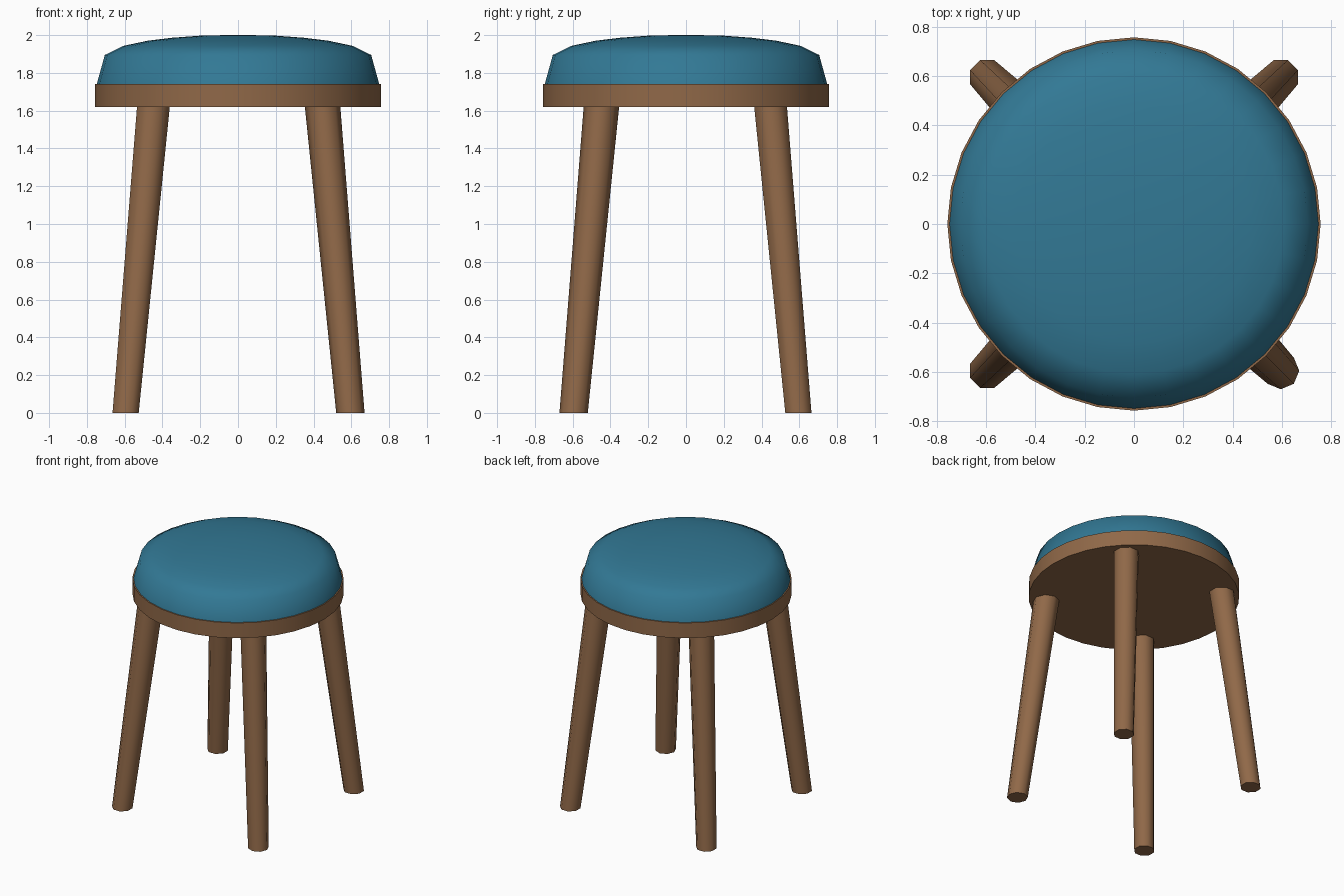
import bpy, math

if "Cube" in bpy.data.objects:
    bpy.data.objects.remove(bpy.data.objects["Cube"])

def material(name, rgb):
    m = bpy.data.materials.new(name)
    m.diffuse_color = (*rgb, 1)
    m.use_nodes = True
    m.node_tree.nodes["Principled BSDF"].inputs["Base Color"].default_value = m.diffuse_color
    return m

wood = material("brown wood", (0.28, 0.14, 0.065))
fabric = material("teal fabric", (0.032, 0.19, 0.30))

def loft(name, rings, sides, mat, turn=0.0, angle=40):
    """Stack of horizontal rings (x, y, z, radius), capped at both ends."""
    verts, faces = [], []
    for x, y, z, r in rings:
        for i in range(sides):
            a = turn + 2 * math.pi * i / sides
            verts.append((x + r * math.cos(a), y + r * math.sin(a), z))
    for k in range(len(rings) - 1):
        for i in range(sides):
            j = (i + 1) % sides
            faces.append((k * sides + i, k * sides + j,
                          (k + 1) * sides + j, (k + 1) * sides + i))
    faces.append(tuple(reversed(range(sides))))
    faces.append(tuple(range((len(rings) - 1) * sides, len(rings) * sides)))
    mesh = bpy.data.meshes.new(name)
    mesh.from_pydata(verts, [], faces)
    mesh.materials.append(mat)
    ob = bpy.data.objects.new(name, mesh)
    bpy.context.collection.objects.link(ob)
    bpy.ops.object.select_all(action='DESELECT')
    ob.select_set(True)
    bpy.context.view_layer.objects.active = ob
    bpy.ops.object.shade_smooth_by_angle(angle=math.radians(angle))
    return ob

# Round wooden seat board
loft("seat_board", [(0, 0, 1.62, 0.757), (0, 0, 1.74, 0.757)], 32, wood)

# Domed cushion
profile = [(0.748, 1.74), (0.705, 1.895), (0.607, 1.943), (0.48, 1.97),
           (0.35, 1.986), (0.2, 1.997), (0.06, 2.0)]
loft("cushion", [(0, 0, z, r) for r, z in profile], 32, fabric, angle=60)

# Four splayed legs, thicker at the top
for name, sx, sy, turn in (("front_left_leg", -1, -1, 22.5),
                           ("front_right_leg", 1, -1, 0),
                           ("back_left_leg", -1, 1, 22.5),
                           ("back_right_leg", 1, 1, 22.5)):
    loft(name, [(0.595 * sx, 0.595 * sy, 0, 0.075),
                (0.447 * sx, 0.447 * sy, 1.63, 0.094)],
         8, wood, math.radians(turn), angle=50)
